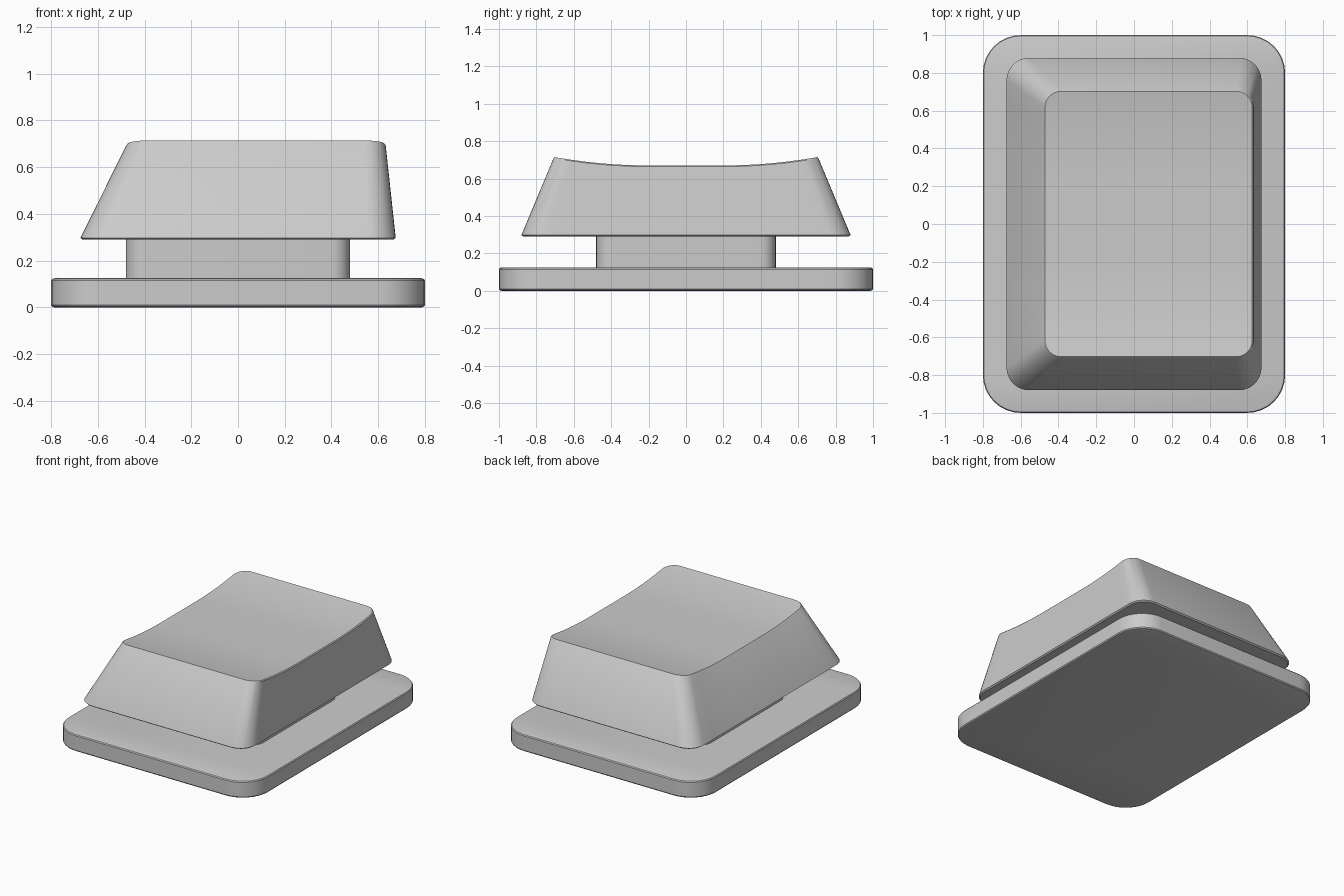
import bpy, math

if "Cube" in bpy.data.objects:
    bpy.data.objects.remove(bpy.data.objects["Cube"])

ARC, STRAIGHT = 8, 16


def half_outline(y_half, r):
    """Offsets (inward x, y) along one side, front to back, with rounded corners."""
    pts = []
    for i in range(ARC + 1):
        a = math.pi / 2 * i / ARC
        pts.append((r - r * math.sin(a), -y_half + r - r * math.cos(a)))
    span = y_half - r
    for i in range(1, STRAIGHT):
        pts.append((0.0, -span + 2 * span * i / STRAIGHT))
    return pts + [(dx, -y) for dx, y in reversed(pts[:ARC + 1])]


def loft(name, rings):
    """Rings are (x0, x1, y_half, radius, z), z a number or a function of y."""
    verts, faces = [], []
    for x0, x1, y_half, r, z in rings:
        half = half_outline(y_half, r)
        height = z if callable(z) else (lambda y, z=z: z)
        verts += [(x1 - dx, y, height(y)) for dx, y in half]
        verts += [(x0 + dx, y, height(y)) for dx, y in reversed(half)]
    m = len(half)
    n = 2 * m
    for k in range(len(rings) - 1):
        for i in range(n):
            j = (i + 1) % n
            faces.append((k * n + i, k * n + j, (k + 1) * n + j, (k + 1) * n + i))
    faces.append(tuple(reversed(range(n))))
    # top closed in strips across x so that it can curve along y
    t = (len(rings) - 1) * n
    for i in range(m - 1):
        faces.append((t + i, t + i + 1, t + n - 2 - i, t + n - 1 - i))
    mesh = bpy.data.meshes.new(name)
    mesh.from_pydata(verts, [], faces)
    mesh.validate()
    obj = bpy.data.objects.new(name, mesh)
    bpy.context.collection.objects.link(obj)
    bpy.context.view_layer.objects.active = obj
    obj.select_set(True)
    bpy.ops.object.shade_smooth_by_angle(angle=math.radians(30))
    obj.select_set(False)
    return obj


def ring(x0, x1, y_half, r, z, inset=0.0):
    return (x0 + inset, x1 - inset, y_half - inset, r - inset, z)


def dish(drop):
    """Scooped top: flat in the middle, rising to front and back."""
    return lambda y: 0.67 - drop + 0.045 * (max(abs(y) - 0.2, 0) / 0.505) ** 2


# base plate with softened edges
plate = (-0.8, 0.8, 1.0, 0.2)
loft("base_plate", [ring(*plate, 0.0, 0.015), ring(*plate, 0.003, 0.005),
                    ring(*plate, 0.01), ring(*plate, 0.115),
                    ring(*plate, 0.122, 0.005), ring(*plate, 0.125, 0.015)])

# stem between plate and cap
stem = (-0.48, 0.48, 0.48, 0.08)
loft("stem", [ring(*stem, 0.11), ring(*stem, 0.32)])

# tapered key cap with dished top
low = (-0.675, 0.675, 0.88, 0.12)
high = (-0.477, 0.632, 0.708, 0.09)
loft("key_cap", [ring(*low, 0.29, 0.01), ring(*low, 0.298),
                 ring(*high, dish(0.006)), ring(*high, dish(0.0), 0.006)])
